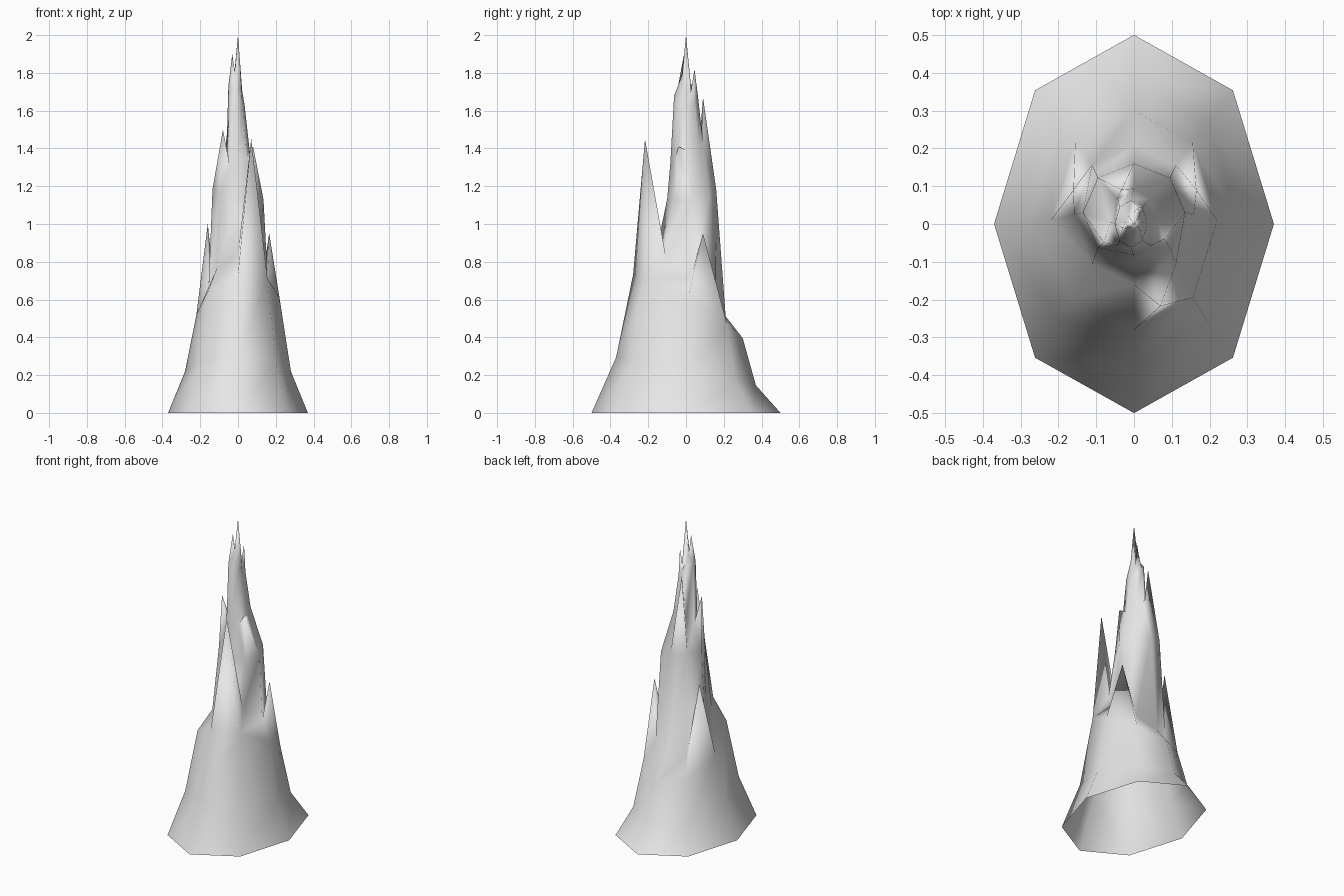
import bpy, bmesh, math

cube = bpy.data.objects.get("Cube")
if cube:
    bpy.data.objects.remove(cube, do_unlink=True)

SIDES = 8

# One grey stone material
stone = bpy.data.materials.new("grey_stone")
stone.use_nodes = True
colour = (0.8, 0.8, 0.8, 1)
stone.diffuse_color = colour
stone.node_tree.nodes["Principled BSDF"].inputs["Base Color"].default_value = colour

bm = bmesh.new()


def ring(cx, cy, rx, ry, z, tilt_x=0, tilt_y=0):
    """Tilted eight-sided ring of vertices, starting at +x."""
    verts = []
    for i in range(SIDES):
        a = math.tau * i / SIDES
        x, y = cx + rx * math.cos(a), cy + ry * math.sin(a)
        verts.append(bm.verts.new((x, y, z + tilt_x * x + tilt_y * y)))
    return verts


def bridge(low, high, spikes=None):
    """Join two rings; panels listed in spikes are drawn out to a point."""
    for i in range(SIDES):
        j = (i + 1) % SIDES
        loop = [low[i], low[j], high[j], high[i]]
        if spikes and i in spikes:
            tip = bm.verts.new(spikes[i])
            for k in range(4):
                bm.faces.new((loop[k], loop[(k + 1) % 4], tip))
        else:
            bm.faces.new(loop)


# Flared foot and lower tier
foot = ring(0, 0, 0.37, 0.5, 0)
flare = ring(0, 0, 0.28, 0.37, 0.22, 0, -0.2)
lower_rim = ring(0, 0.01, 0.22, 0.29, 0.57, 0.2, -0.58)
lower_neck = ring(0, 0.025, 0.157, 0.185, 0.7, 0.25, -0.9)
# Middle tier
middle_rim = ring(0, 0.03, 0.135, 0.13, 1.15, -0.2, 0.2)
middle_neck = ring(0, 0.005, 0.062, 0.088, 1.36, 0.4, 0.5)
# Upper tier
upper_rim = ring(-0.008, 0, 0.043, 0.063, 1.67, -1.2)
upper_neck = ring(0, 0.005, 0.022, 0.025, 1.75, -1.5, -2)

bridge(foot, flare)
bridge(flare, lower_rim)
bridge(lower_rim, lower_neck, {
    0: (0.165, 0.09, 0.95), 3: (-0.16, 0.09, 1.0), 6: (0.07, -0.217, 1.45)})
bridge(lower_neck, middle_rim)
bridge(middle_rim, middle_neck, {
    2: (-0.033, 0.09, 1.67), 4: (-0.08, -0.05, 1.5), 7: (0.08, -0.04, 1.41)})
bridge(middle_neck, upper_rim)
bridge(upper_rim, upper_neck, {
    1: (0.012, 0.045, 1.82), 4: (-0.03, -0.01, 1.9)})

# Summit point
summit = bm.verts.new((0, 0, 2))
for i in range(SIDES):
    bm.faces.new((upper_neck[i], upper_neck[(i + 1) % SIDES], summit))

for face in bm.faces:
    face.smooth = True
bm.normal_update()
mesh = bpy.data.meshes.new("rock_spire")
bm.to_mesh(mesh)
bm.free()
mesh.materials.append(stone)
bpy.context.collection.objects.link(bpy.data.objects.new("rock_spire", mesh))
